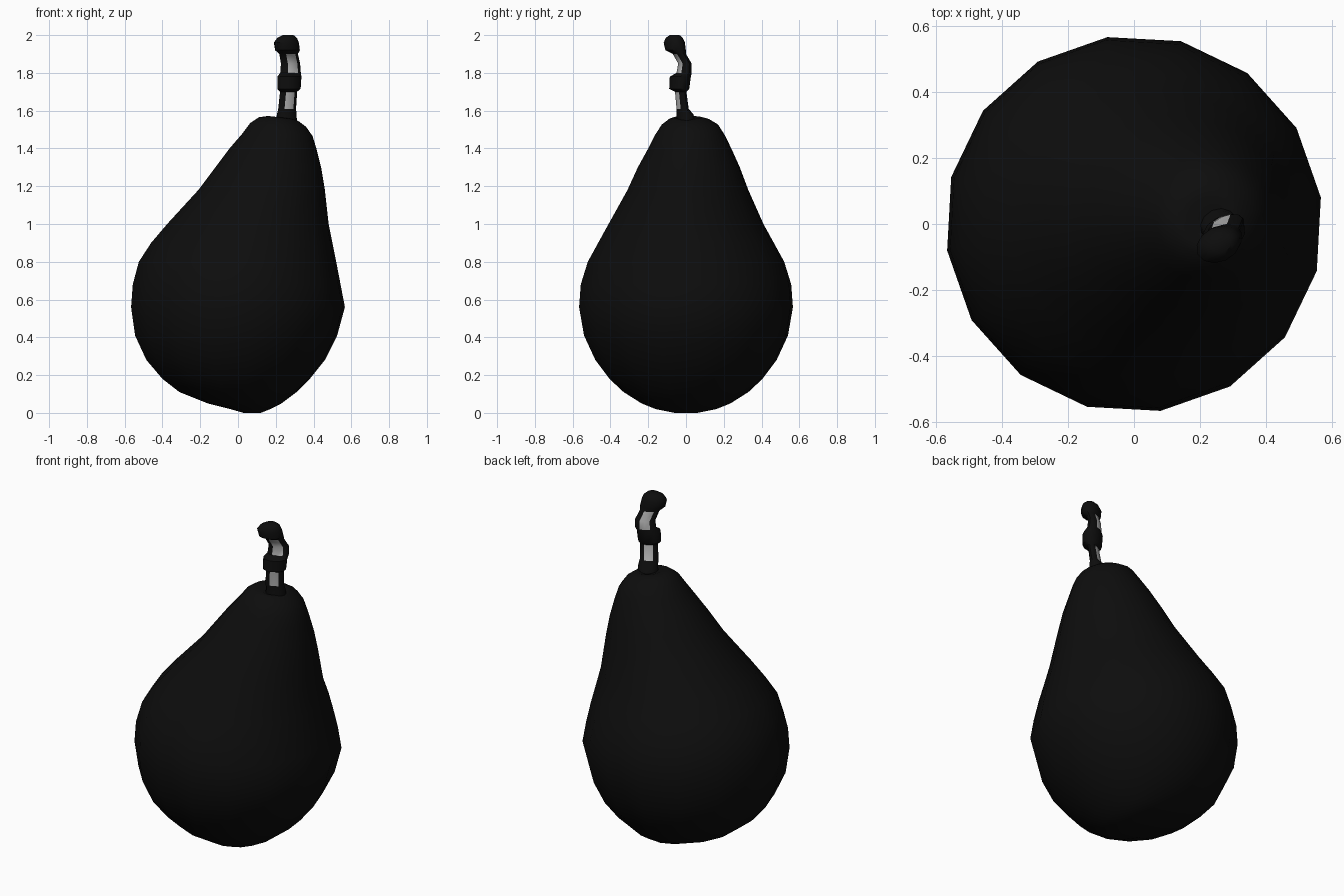
import bpy, bmesh, math
from math import sin, cos, radians


def material(name, v):
    m = bpy.data.materials.new(name)
    m.diffuse_color = (v, v, v, 1)
    return m


dark = material("dark_skin", 0.004)
pale = material("pale_wood", 0.45)


def loft(name, rings, mats, smooth_angle, pale_face=None):
    """Skin closed rings of points and cap both ends."""
    bm = bmesh.new()
    loops = [[bm.verts.new(p) for p in ring] for ring in rings]
    n = len(loops[0])
    for r, (lo, hi) in enumerate(zip(loops, loops[1:])):
        for i in range(n):
            j = (i + 1) % n
            f = bm.faces.new((lo[i], lo[j], hi[j], hi[i]))
            if pale_face and pale_face(r, i):
                f.material_index = 1
    bm.faces.new(loops[0][::-1])
    bm.faces.new(loops[-1])
    me = bpy.data.meshes.new(name)
    bm.to_mesh(me)
    bm.free()
    for m in mats:
        me.materials.append(m)
    ob = bpy.data.objects.new(name, me)
    bpy.context.collection.objects.link(ob)
    bpy.context.view_layer.objects.active = ob
    ob.select_set(True)
    bpy.ops.object.shade_smooth_by_angle(angle=radians(smooth_angle))
    ob.select_set(False)
    return ob


# Fruit body: left x, right x, half depth, left z, right z, y centre
profile = [
    (0.03, 0.12, 0.06, 0.0, 0.0, 0), (-0.04, 0.17, 0.16, 0.02, 0.02, 0),
    (-0.16, 0.23, 0.235, 0.05, 0.05, 0), (-0.31, 0.31, 0.33, 0.11, 0.11, 0),
    (-0.40, 0.38, 0.405, 0.18, 0.18, 0), (-0.485, 0.46, 0.48, 0.28, 0.28, 0),
    (-0.545, 0.525, 0.54, 0.41, 0.41, 0), (-0.566, 0.566, 0.566, 0.56, 0.56, 0),
    (-0.557, 0.543, 0.557, 0.68, 0.68, 0), (-0.525, 0.52, 0.52, 0.80, 0.80, 0),
    (-0.46, 0.50, 0.465, 0.90, 0.90, 0), (-0.375, 0.48, 0.41, 1.0, 1.0, 0),
    (-0.21, 0.46, 0.32, 1.18, 1.18, 0.01), (-0.12, 0.44, 0.27, 1.30, 1.30, 0.015),
    (-0.045, 0.415, 0.22, 1.40, 1.40, 0.02), (0.02, 0.395, 0.185, 1.475, 1.465, 0.02),
    (0.065, 0.36, 0.15, 1.535, 1.515, 0.02), (0.11, 0.32, 0.105, 1.565, 1.545, 0.015),
    (0.16, 0.295, 0.075, 1.572, 1.556, 0.01), (0.21, 0.28, 0.035, 1.55, 1.54, 0),
]
SIDES = 16
body = []
for xl, xr, ry, zl, zr, cy in profile:
    ring = []
    for i in range(SIDES):
        a = radians(8.1) + math.tau * i / SIDES
        u = cos(a) * 1.01
        ring.append(((xl + xr) / 2 + (xr - xl) / 2 * u, cy + ry * 1.01 * sin(a),
                     (zl + zr) / 2 + (zr - zl) / 2 * u))
    body.append(ring)
loft("pear_body", body, [dark], 80)

# Woody stem: z, centre x, centre y, wide radius, narrow radius
stem_path = [
    (1.53, 0.255, 0.0, 0.06, 0.05), (1.58, 0.258, -0.005, 0.055, 0.042),
    (1.61, 0.26, -0.018, 0.052, 0.027), (1.70, 0.268, -0.028, 0.05, 0.025),
    (1.715, 0.27, -0.036, 0.065, 0.05), (1.78, 0.272, -0.03, 0.067, 0.053),
    (1.80, 0.278, -0.01, 0.06, 0.035), (1.85, 0.278, -0.006, 0.056, 0.03),
    (1.90, 0.268, -0.035, 0.054, 0.03), (1.92, 0.262, -0.055, 0.07, 0.05),
    (1.96, 0.256, -0.062, 0.07, 0.053), (1.985, 0.26, -0.062, 0.055, 0.043),
    (2.0, 0.265, -0.06, 0.03, 0.025),
]
N = 12
turn = radians(25)
stem = []
for z, cx, cy, a, b in stem_path:
    ring = []
    for i in range(N):
        t = math.tau * i / N
        u, v = a * cos(t), b * sin(t)
        ring.append((cx + u * cos(turn) - v * sin(turn),
                     cy + u * sin(turn) + v * cos(turn), z))
    stem.append(ring)
# Pale streaks down both broad sides of the stem
loft("stem", stem, [dark, pale], 40,
     lambda r, i: r in (2, 6, 7) and abs(sin(math.tau * (i + 0.5) / N)) > 0.9)
